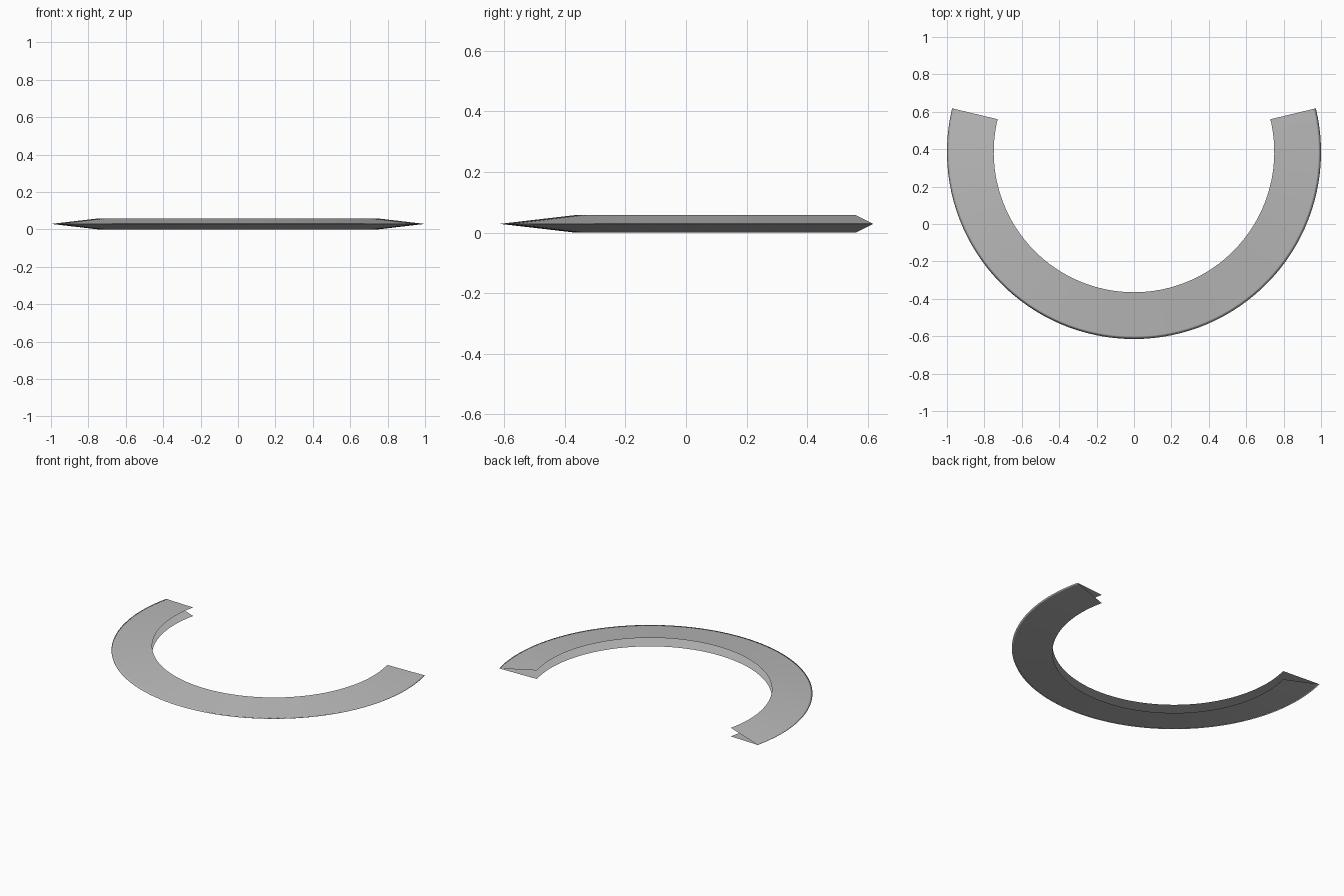
import bpy
import bmesh
from math import radians, cos, sin

cube = bpy.data.objects.get("Cube")
if cube:
    bpy.data.objects.remove(cube, do_unlink=True)

INNER, RIM, OUTER = 0.75, 0.985, 1.0
HALF = 0.029          # half of the height
CENTRE_Y = 0.385
END = 13.5            # how far each arm passes the half circle, in degrees
STEPS = 72

# Single grey material
grey = bpy.data.materials.new("plain grey")
grey.use_nodes = True
colour = (0.5, 0.5, 0.5, 1)
grey.diffuse_color = colour
grey.node_tree.nodes["Principled BSDF"].inputs["Base Color"].default_value = colour

# V-shaped section, open on the inside, with a narrow softened rim strip
rim_z = HALF * (OUTER - RIM) / (OUTER - INNER)
profile = [(INNER, -HALF), (RIM, -rim_z), (OUTER, 0), (RIM, rim_z), (INNER, HALF)]

# Sweep the section around the arc
bm = bmesh.new()
rows = []
for k in range(STEPS + 1):
    a = radians(-180 - END + (180 + 2 * END) * k / STEPS)
    rows.append([bm.verts.new((r * cos(a), CENTRE_Y + r * sin(a), HALF + z))
                 for r, z in profile])
for here, there in zip(rows, rows[1:]):
    for j in range(len(profile) - 1):
        face = bm.faces.new((here[j], there[j], there[j + 1], here[j + 1]))
        face.smooth = True

mesh = bpy.data.meshes.new("open_collar_ring")
bm.to_mesh(mesh)
bm.free()
mesh.materials.append(grey)
ring = bpy.data.objects.new("open_collar_ring", mesh)
bpy.context.collection.objects.link(ring)
